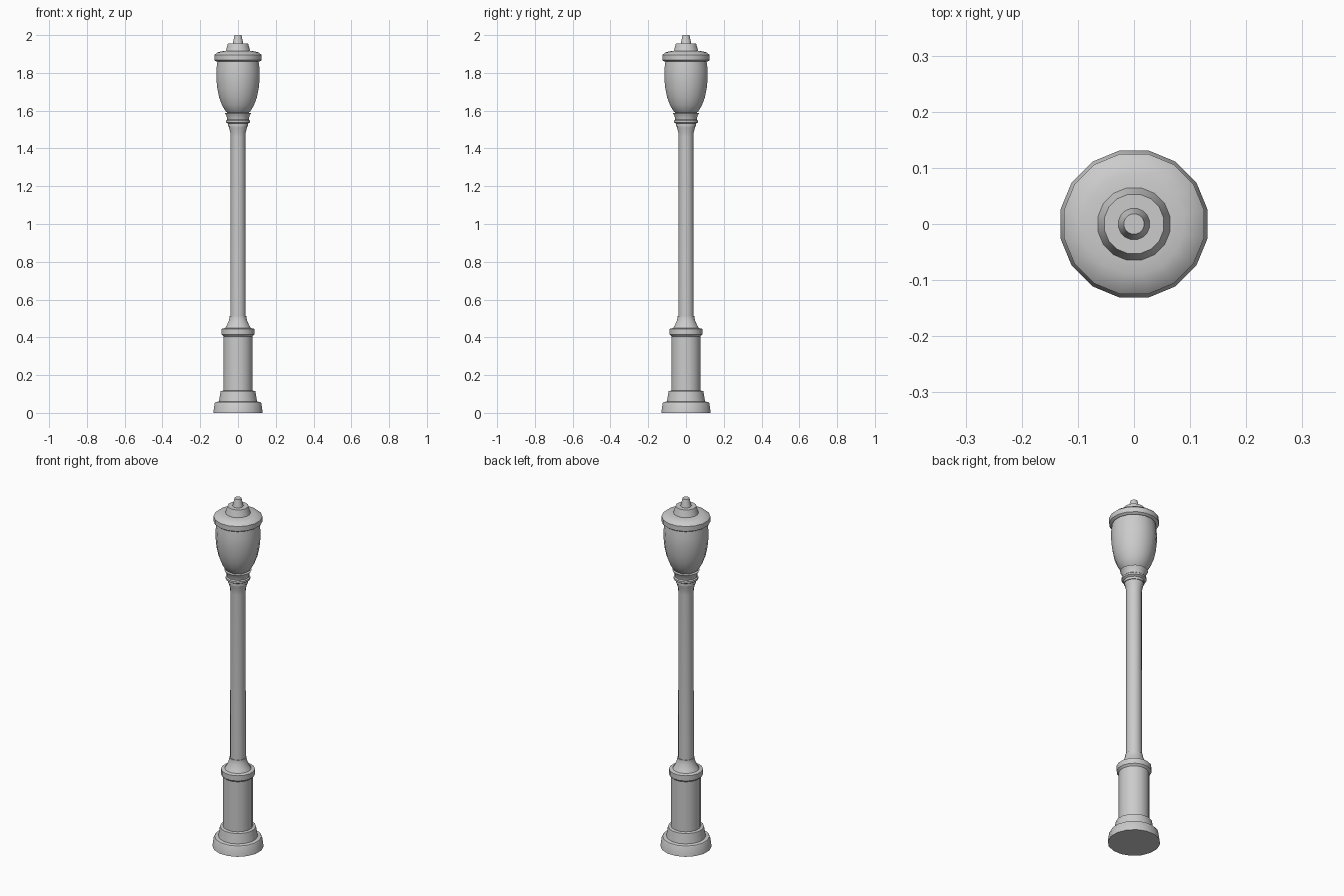
import bpy, bmesh, math

SIDES = 16
HALF = math.pi / SIDES


def lathe(name, profile):
    """Turn a (radius to flat, height) profile into a capped 16-sided solid."""
    bm = bmesh.new()
    rings = []
    for r, z in profile:
        r /= math.cos(HALF)
        rings.append([bm.verts.new((r * math.cos(HALF * (2 * i + 1)),
                                    r * math.sin(HALF * (2 * i + 1)), z))
                      for i in range(SIDES)])
    for a, b in zip(rings, rings[1:]):
        for i in range(SIDES):
            j = (i + 1) % SIDES
            bm.faces.new((a[i], a[j], b[j], b[i]))
    bm.faces.new(rings[0][::-1])
    bm.faces.new(rings[-1])
    mesh = bpy.data.meshes.new(name)
    bm.to_mesh(mesh)
    bm.free()
    obj = bpy.data.objects.new(name, mesh)
    bpy.context.collection.objects.link(obj)
    bpy.ops.object.select_all(action='DESELECT')
    obj.select_set(True)
    bpy.context.view_layer.objects.active = obj
    bpy.ops.object.shade_smooth_by_angle(angle=math.radians(30))
    return obj


# Stepped foot
lathe("foot", [(0.131, 0), (0.124, 0.05), (0.120, 0.057), (0.101, 0.06),
               (0.092, 0.115), (0.077, 0.118)])

# Pedestal with a collar and a concave taper up to the shaft
lathe("pedestal", [(0.077, 0.115), (0.077, 0.405), (0.087, 0.415),
                   (0.087, 0.445), (0.068, 0.449), (0.057, 0.468),
                   (0.048, 0.49), (0.044, 0.507), (0.044, 0.513), (0.039, 0.513)])

# Shaft flaring at the top
lathe("shaft", [(0.040, 0.51), (0.039, 1.46), (0.041, 1.485),
                (0.046, 1.505), (0.049, 1.52)])

# Ringed capital and lamp cup
lathe("capital", [(0.052, 1.517), (0.052, 1.531), (0.063, 1.538),
                  (0.063, 1.548), (0.057, 1.553), (0.060, 1.57),
                  (0.070, 1.588), (0.048, 1.59)])

# Egg-shaped lamp globe
lathe("lamp_globe", [(0.048, 1.583), (0.066, 1.597), (0.085, 1.63),
                     (0.100, 1.67), (0.110, 1.72), (0.115, 1.775),
                     (0.114, 1.82), (0.109, 1.862)])

# Lid with a low dome
lathe("lid", [(0.115, 1.86), (0.125, 1.867), (0.125, 1.895),
              (0.110, 1.908), (0.088, 1.914), (0.063, 1.917)])

# Stepped finial
lathe("finial_base", [(0.065, 1.915), (0.053, 1.956)])
lathe("finial_tip", [(0.028, 1.955), (0.018, 2.0)])
